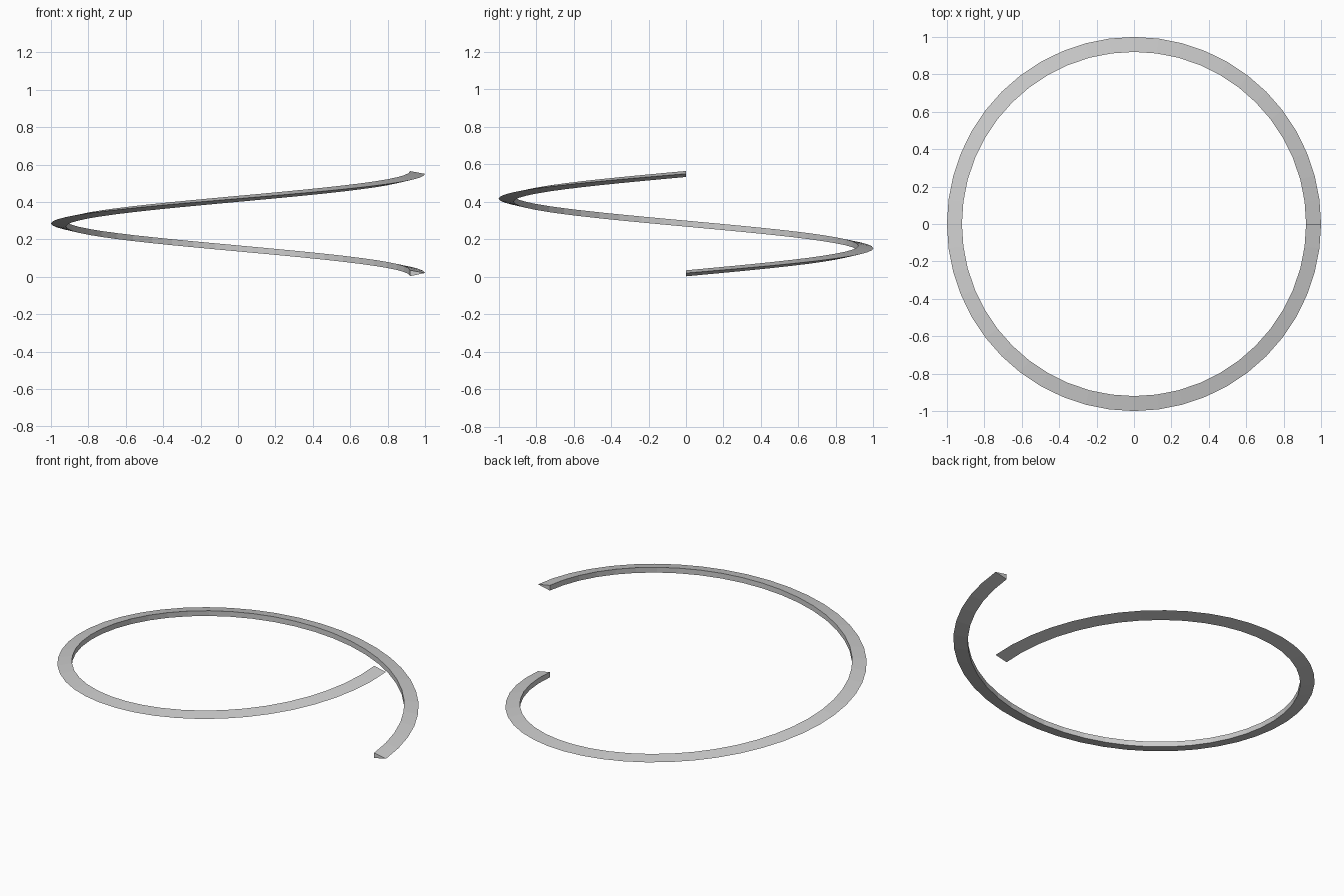
import bpy, bmesh
from math import cos, sin, pi

if "Cube" in bpy.data.objects:
    bpy.data.objects.remove(bpy.data.objects["Cube"])

STEPS = 48
PITCH = 0.53
# triangular thread section: (radius, height)
SECTION = [(0.92, 0.003), (1.0, 0.02), (0.92, 0.035)]

bm = bmesh.new()

# sections swept one full turn up the helix
rings = []
for i in range(STEPS + 1):
    a = 2 * pi * i / STEPS
    rings.append([bm.verts.new((r * cos(a), r * sin(a), z + PITCH * i / STEPS))
                  for r, z in SECTION])
for lo, hi in zip(rings, rings[1:]):
    for k in range(3):
        n = (k + 1) % 3
        bm.faces.new((lo[k], hi[k], hi[n], lo[n]))

# end caps
bm.faces.new(rings[0])
bm.faces.new(rings[-1][::-1])
bmesh.ops.recalc_face_normals(bm, faces=bm.faces)

mesh = bpy.data.meshes.new("screw_thread")
bm.to_mesh(mesh)
bm.free()
thread = bpy.data.objects.new("screw_thread", mesh)
bpy.context.collection.objects.link(thread)
